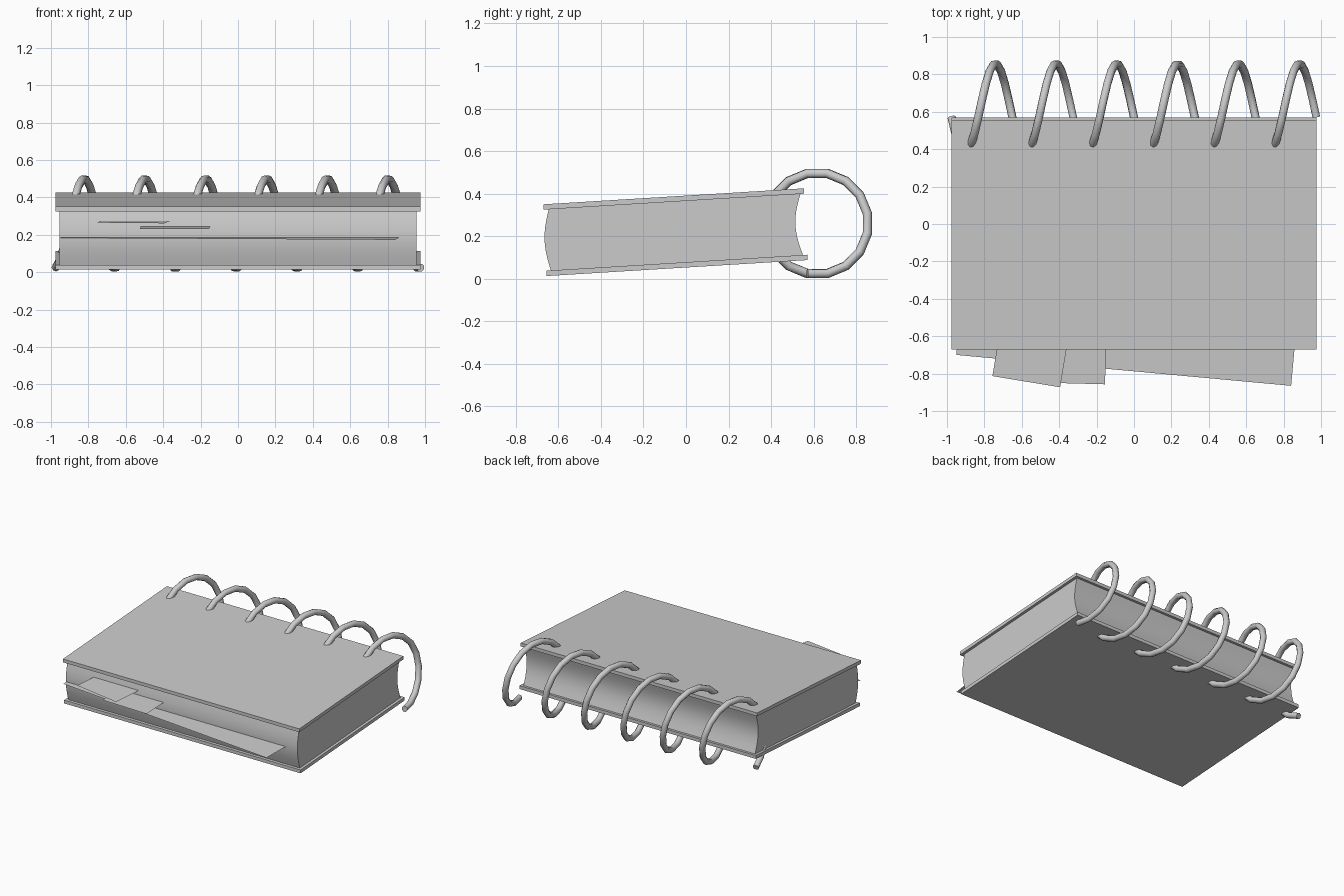
import bpy, math

if "Cube" in bpy.data.objects:
    bpy.data.objects.remove(bpy.data.objects["Cube"])

SLOPE = 0.061  # the whole notebook tilts up toward the binding


def make_object(name, verts, faces):
    mesh = bpy.data.meshes.new(name)
    mesh.from_pydata(verts, [], faces)
    mesh.update()
    ob = bpy.data.objects.new(name, mesh)
    bpy.context.collection.objects.link(ob)
    return ob


def extrude_x(name, profile, half):
    """Extrude a (y, z) profile symmetrically along x."""
    n = len(profile)
    verts = [(s * half, y, z) for s in (-1, 1) for y, z in profile]
    faces = [list(range(n))[::-1], list(range(n, 2 * n))]
    faces += [(i, (i + 1) % n, n + (i + 1) % n, n + i) for i in range(n)]
    return make_object(name, verts, faces)


def smooth(ob):
    bpy.ops.object.select_all(action='DESELECT')
    bpy.context.view_layer.objects.active = ob
    ob.select_set(True)
    bpy.ops.object.shade_smooth_by_angle(angle=math.radians(35))


# covers
extrude_x("top_cover", [(-0.67, 0.325), (0.555, 0.40), (0.555, 0.425), (-0.67, 0.35)], 0.975)
extrude_x("bottom_cover", [(-0.655, 0.013), (0.57, 0.088), (0.57, 0.113), (-0.655, 0.038)], 0.975)

# page block: bulging front edge, hollow back edge
steps = 10
profile = []
for i in range(steps + 1):
    t = i / steps
    profile.append((0.55 - 0.012 * t - 0.03 * math.sin(math.pi * t), 0.111 + 0.289 * t))
for i in range(steps + 1):
    t = i / steps
    profile.append((-0.645 + 0.01 * t - 0.025 * math.sin(math.pi * t), 0.327 - 0.288 * t))
smooth(extrude_x("page_block", profile, 0.955))


# loose sheets sticking out of the front
def sheet(name, left, right, depth, z_front):
    dx, dy = right[0] - left[0], right[1] - left[1]
    length = math.hypot(dx, dy)
    nx, ny = -dy / length * depth, dx / length * depth
    pts = [left, right, (right[0] + nx, right[1] + ny), (left[0] + nx, left[1] + ny)]
    verts = [(x, y, z_front + SLOPE * (y + 0.86)) for x, y in pts]
    make_object(name, verts, [(0, 1, 2, 3)])


sheet("large_loose_sheet", (-0.95, -0.70), (0.84, -0.865), 0.8, 0.173)
sheet("upper_loose_note", (-0.757, -0.813), (-0.395, -0.873), 0.4, 0.262)
sheet("lower_loose_note", (-0.525, -0.847), (-0.155, -0.857), 0.4, 0.231)

# spiral wire: six turns of sixteen segments
curve = bpy.data.curves.new("spiral_wire", 'CURVE')
curve.dimensions = '3D'
curve.bevel_depth = 0.022
curve.bevel_resolution = 2
curve.use_fill_caps = True
count = 6 * 16
spline = curve.splines.new('POLY')
spline.points.add(count)
for k in range(count + 1):
    a = math.radians(258.75 - k * 22.5)
    x = -0.975 + 1.95 * k / count
    spline.points[k].co = (x, 0.617 + 0.24 * math.cos(a), 0.26 + 0.24 * math.sin(a), 1)
spline.use_smooth = True
bpy.context.collection.objects.link(bpy.data.objects.new("spiral_wire", curve))
